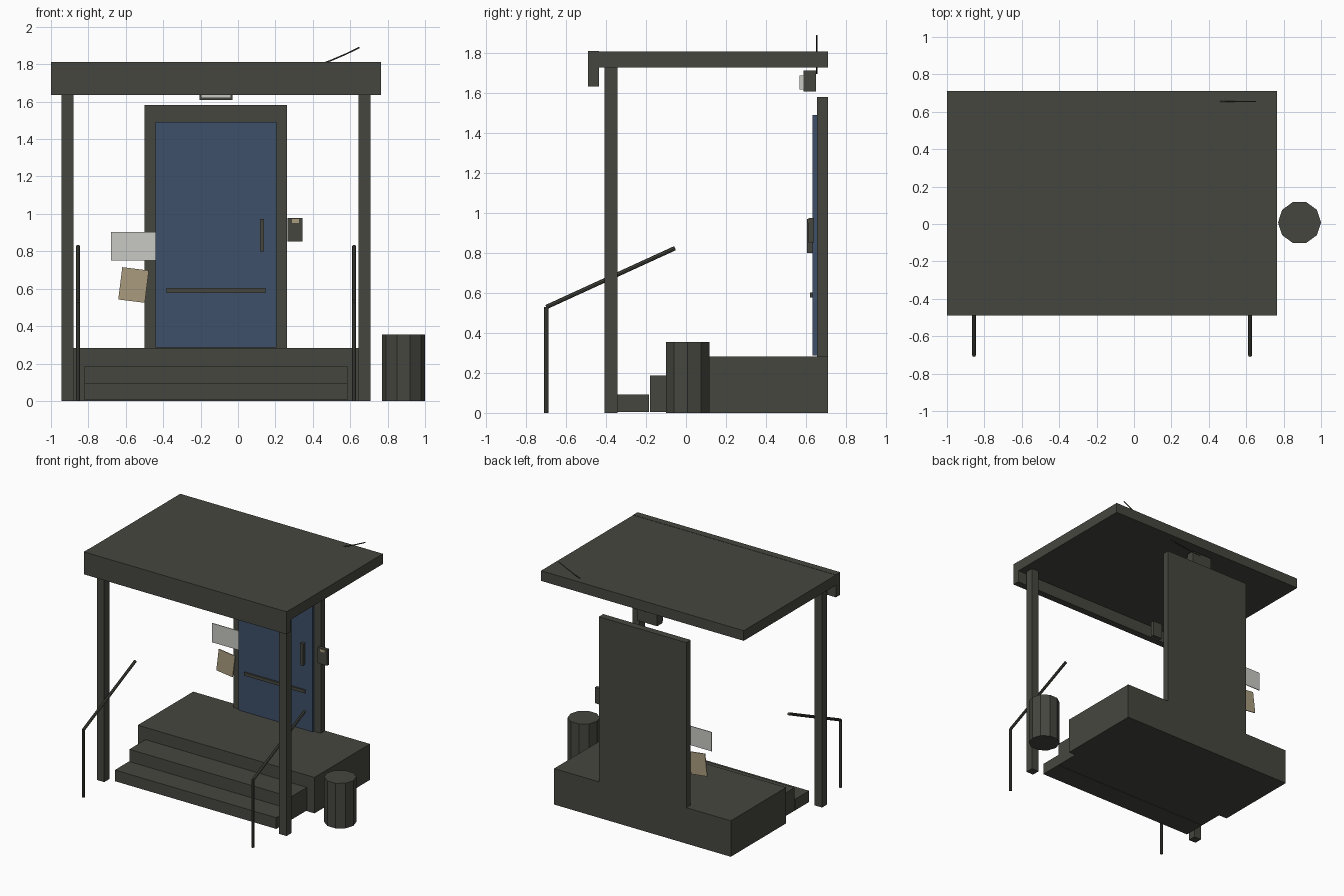
import bpy, bmesh, math
from mathutils import Vector, Matrix

if "Cube" in bpy.data.objects:
    bpy.data.objects.remove(bpy.data.objects["Cube"])


def material(name, rgb):
    m = bpy.data.materials.new(name)
    m.diffuse_color = (*rgb, 1)
    m.use_nodes = True
    m.node_tree.nodes["Principled BSDF"].inputs["Base Color"].default_value = m.diffuse_color
    return m


DARK = material("dark_olive_grey", (0.062, 0.062, 0.051))
BLUE = material("door_blue", (0.047, 0.08, 0.14))
PALE = material("pale_grey", (0.58, 0.58, 0.55))
PAPER = material("paper_tan", (0.40, 0.33, 0.21))
CX = -0.1175  # centre line of the porch


def finish(name, bm, mat):
    bmesh.ops.recalc_face_normals(bm, faces=bm.faces)
    me = bpy.data.meshes.new(name)
    bm.to_mesh(me)
    bm.free()
    me.materials.append(mat)
    ob = bpy.data.objects.new(name, me)
    bpy.context.collection.objects.link(ob)
    return ob


def box(name, x, y, z, mat=DARK, tilt=0):
    """Box from (min, max) ranges, optionally tilted in the front plane."""
    bm = bmesh.new()
    size = [r[1] - r[0] for r in (x, y, z)]
    bmesh.ops.create_cube(bm, size=1, matrix=Matrix.Diagonal((*size, 1)))
    ob = finish(name, bm, mat)
    ob.location = [(r[0] + r[1]) / 2 for r in (x, y, z)]
    ob.rotation_euler.y = tilt
    return ob


def rod(name, points, radius, sides=8):
    """Straight cylinders joined along a path."""
    bm = bmesh.new()
    for a, b in zip(points, points[1:]):
        a, b = Vector(a), Vector(b)
        d = b - a
        mat = Matrix.Translation((a + b) / 2) @ d.to_track_quat('Z', 'Y').to_matrix().to_4x4()
        bmesh.ops.create_cone(bm, cap_ends=True, segments=sides, radius1=radius,
                              radius2=radius, depth=d.length, matrix=mat)
    return finish(name, bm, DARK)


# Landing and steps
box("landing", (-0.887, 0.652), (0.02, 0.71), (0, 0.283))
box("lower_step", (-0.82, 0.585), (-0.36, -0.185), (0.005, 0.093))
box("upper_step", (-0.82, 0.585), (-0.18, 0.02), (0.005, 0.187))

# Canopy
box("canopy_roof", (-1, 0.765), (-0.44, 0.71), (1.73, 1.81))
box("canopy_fascia", (-1, 0.765), (-0.49, -0.435), (1.635, 1.812))

# Canopy posts and handrails on both sides
for side, s in (("left", -1), ("right", 1)):
    px, hx = CX + s * 0.794, CX + s * 0.738
    box(side + "_post", (px - 0.032, px + 0.032), (-0.408, -0.344), (0, 1.73))
    rod(side + "_handrail", [(hx, -0.70, 0), (hx, -0.70, 0.53), (hx, -0.055, 0.825)], 0.011)

# Door
box("door_frame", (-0.5, 0.262), (0.655, 0.71), (0.28, 1.582))
box("door", (-0.44, 0.205), (0.634, 0.656), (0.287, 1.492), BLUE)
box("door_pull", (0.117, 0.14), (0.606, 0.635), (0.80, 0.972))
box("push_bar", (-0.383, 0.146), (0.622, 0.635), (0.578, 0.603))

# Entry panel beside the door
box("entry_panel", (0.265, 0.346), (0.613, 0.64), (0.853, 0.977))
box("entry_panel_label", (0.288, 0.325), (0.609, 0.614), (0.952, 0.972), PAPER)

# Notices
box("notice_board", (-0.68, -0.44), (0.646, 0.652), (0.752, 0.902), PALE)
box("paper_notice", (-0.63, -0.487), (0.644, 0.65), (0.533, 0.707), PAPER, math.radians(7))

# Porch light
box("light_housing", (-0.205, -0.03), (0.588, 0.652), (1.61, 1.715))
box("light_lens", (-0.198, -0.037), (0.568, 0.588), (1.62, 1.69), PALE)

# Sagging cable above the light
cable = [(-0.1 + 0.75 * t, 0.655, 1.70 + 0.19 * t * t) for t in [i / 10 for i in range(11)]]
rod("cable", cable, 0.004, 6)

# Bin
bm = bmesh.new()
bmesh.ops.create_cone(bm, cap_ends=True, segments=10, radius1=0.115, radius2=0.115, depth=0.355,
                      matrix=Matrix.Translation((0.885, 0.008, 0.1775)) @ Matrix.Rotation(math.pi / 2, 4, 'Z'))
finish("bin", bm, DARK)
